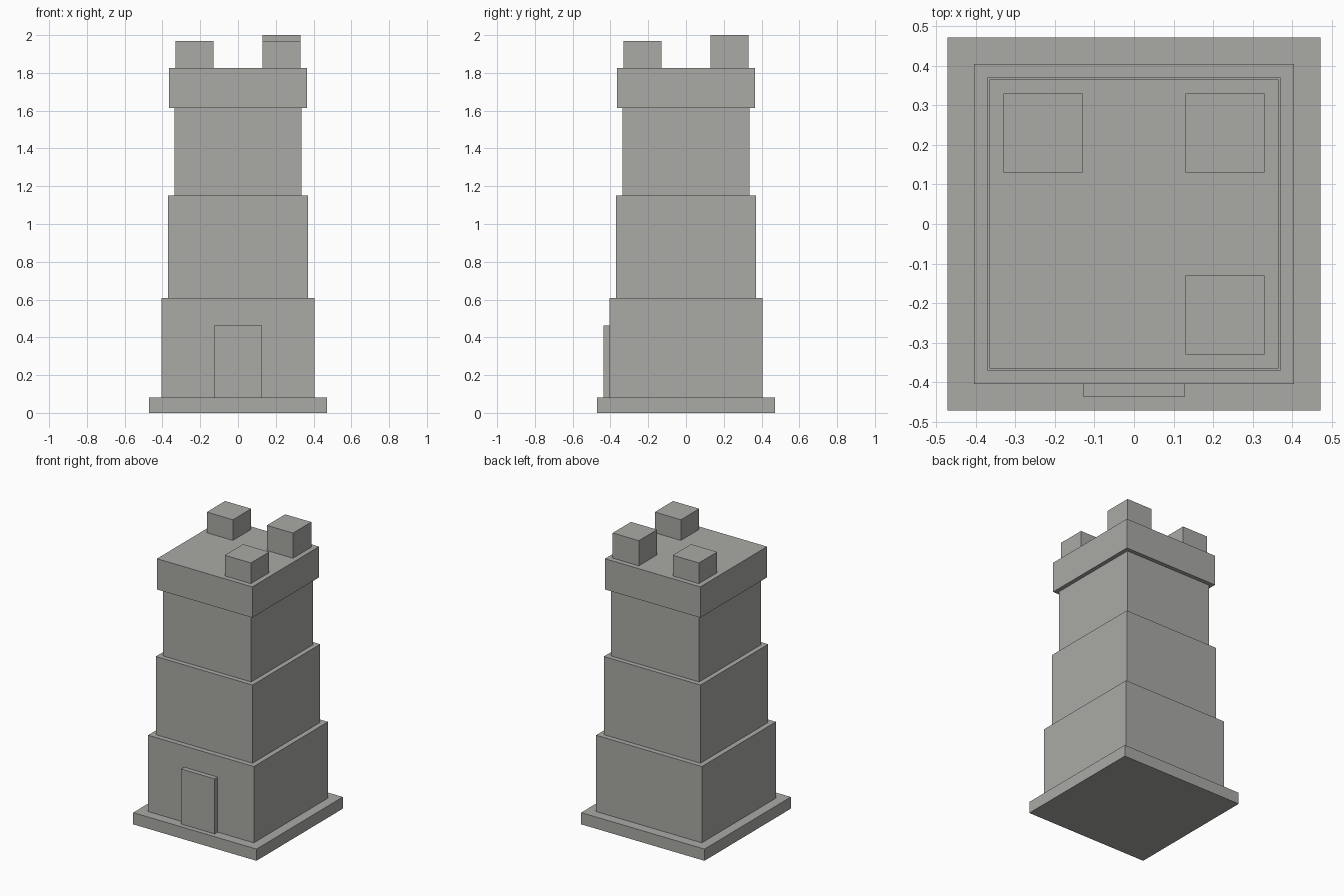
import bpy
import bmesh
from mathutils import Matrix, Vector

if "Cube" in bpy.data.objects:
    bpy.data.objects.remove(bpy.data.objects["Cube"])

stone = bpy.data.materials.new("stone grey")
stone.diffuse_color = (0.40, 0.40, 0.38, 1.0)
stone.use_nodes = True
stone.node_tree.nodes["Principled BSDF"].inputs["Base Color"].default_value = stone.diffuse_color


def box(name, low, high):
    """Axis-aligned box between two corners."""
    low, high = Vector(low), Vector(high)
    bm = bmesh.new()
    bmesh.ops.create_cube(
        bm, size=1.0,
        matrix=Matrix.Translation((low + high) / 2) @ Matrix.Diagonal((*(high - low), 1.0)))
    mesh = bpy.data.meshes.new(name)
    bm.to_mesh(mesh)
    bm.free()
    mesh.materials.append(stone)
    obj = bpy.data.objects.new(name, mesh)
    bpy.context.collection.objects.link(obj)
    return obj


# Stacked square tiers: name, half width, bottom, top
tiers = [
    ("plinth", 0.472, 0.0, 0.081),
    ("lower_tier", 0.405, 0.081, 0.609),
    ("middle_tier", 0.37, 0.609, 1.15),
    ("upper_tier", 0.337, 1.15, 1.613),
    ("parapet", 0.365, 1.613, 1.826),
]
for name, half, bottom, top in tiers:
    box(name, (-half, -half, bottom), (half, half, top))

# Door slab on the front
box("door", (-0.128, -0.438, 0.081), (0.128, -0.405, 0.462))

# Three battlements; the front left one is missing and the back right is taller
for name, x, y, top in [("back_left_battlement", -0.23, 0.23, 1.969),
                        ("back_right_battlement", 0.23, 0.23, 2.0),
                        ("front_right_battlement", 0.23, -0.23, 1.969)]:
    box(name, (x - 0.1, y - 0.1, 1.826), (x + 0.1, y + 0.1, top))
